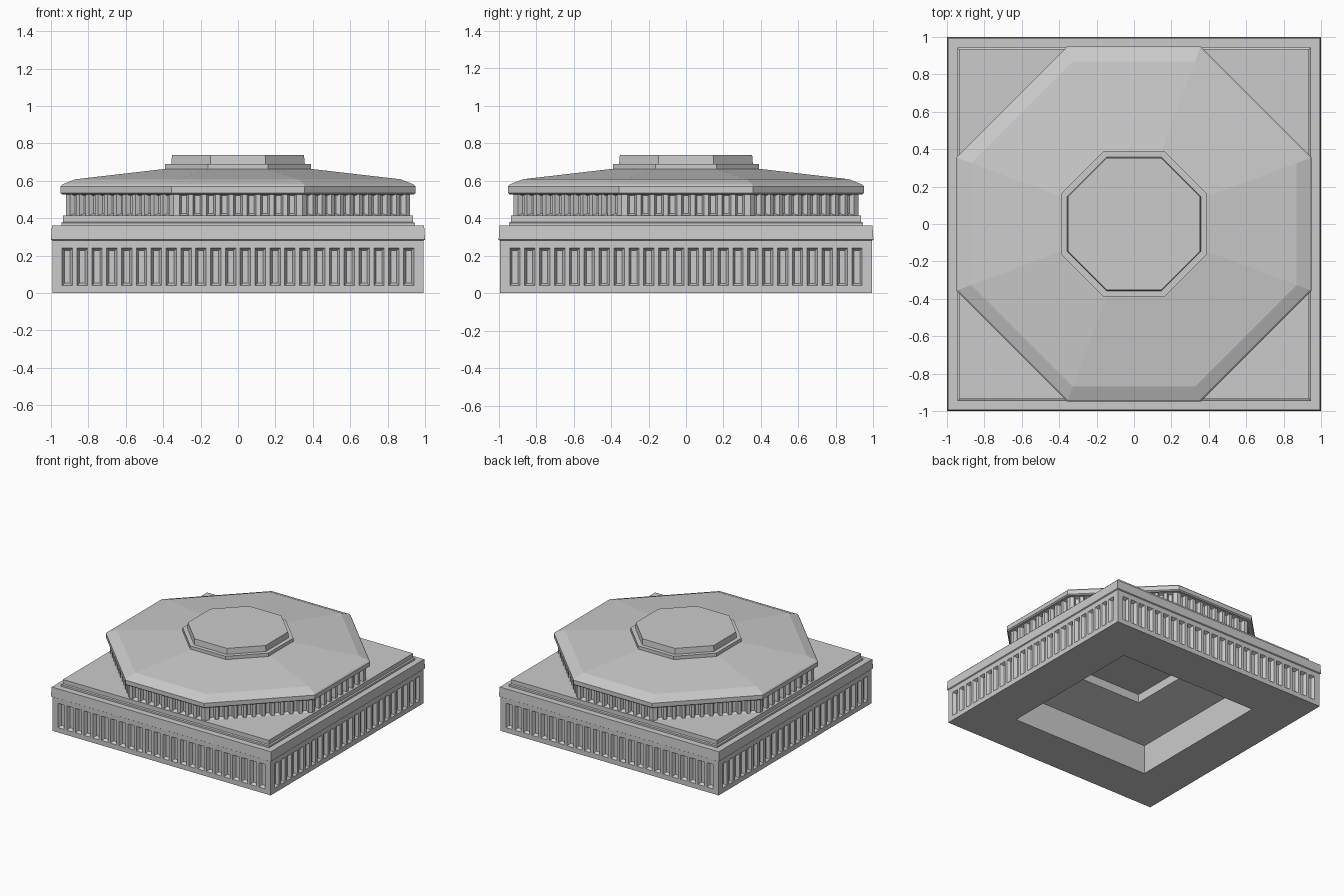
import bpy, bmesh
from mathutils import Vector

if "Cube" in bpy.data.objects:
    bpy.data.objects.remove(bpy.data.objects["Cube"])


def square(a):
    return [(-a, -a), (a, -a), (a, a), (-a, a)]


def octagon(a, k):
    c = a * k
    return [(-c, -a), (c, -a), (a, -c), (a, c), (c, a), (-c, a), (-a, c), (-a, -c)]


def loft(bm, rings, cap_start=True, cap_end=True):
    """Skin a list of (outline, z) rings, listed from inside/bottom to top."""
    loops = [[bm.verts.new((x, y, z)) for x, y in pts] for pts, z in rings]
    for a, b in zip(loops, loops[1:]):
        n = len(a)
        for i in range(n):
            j = (i + 1) % n
            bm.faces.new((a[i], a[j], b[j], b[i]))
    if cap_start:
        bm.faces.new(loops[0][::-1])
    if cap_end:
        bm.faces.new(loops[-1])


def fluted_band(bm, outline, z0, z1, pitch, rib, margin, inset, depth):
    """Wall of upright recessed flutes separated by narrow ribs."""
    grooves = []
    for i, p in enumerate(outline):
        a, b = Vector(p), Vector(outline[(i + 1) % len(outline)])
        length = (b - a).length
        n = round((length - 2 * margin) / pitch)
        step = (length - 2 * margin) / n
        cuts = [0]
        for k in range(n):
            s = margin + k * step
            cuts += [s + step * rib / 2, s + step * (1 - rib / 2)]
        cuts.append(length)
        pts = [a.lerp(b, s / length) for s in cuts]
        low = [bm.verts.new((q.x, q.y, z0)) for q in pts]
        high = [bm.verts.new((q.x, q.y, z1)) for q in pts]
        for k in range(len(pts) - 1):
            f = bm.faces.new((low[k], low[k + 1], high[k + 1], high[k]))
            if k % 2:
                grooves.append(f)
    bm.normal_update()
    bmesh.ops.inset_individual(bm, faces=grooves, thickness=inset, depth=-depth)


def finish(bm, name):
    bmesh.ops.remove_doubles(bm, verts=bm.verts, dist=1e-5)
    mesh = bpy.data.meshes.new(name)
    bm.to_mesh(mesh)
    bm.free()
    obj = bpy.data.objects.new(name, mesh)
    bpy.context.collection.objects.link(obj)


# Square base: stepped underside recess, fluted walls, cornice and upper step
bm = bmesh.new()
under = [(0.28, 0.40), (0.28, 0.33), (0.63, 0.24), (0.63, 0), (0.992, 0), (0.992, 0.04)]
loft(bm, [(square(a), z) for a, z in under], cap_end=False)
fluted_band(bm, square(0.992), 0.04, 0.24, 0.08, 0.3, 0.04, 0.018, 0.025)
upper = [(0.992, 0.24), (0.992, 0.28), (1.0, 0.285), (0.995, 0.36), (0.945, 0.36),
         (0.945, 0.375), (0.935, 0.38), (0.935, 0.415)]
loft(bm, [(square(a), z) for a, z in upper], cap_start=False)
finish(bm, "square_base")

# Octagonal drum with fluted sides
bm = bmesh.new()
fluted_band(bm, octagon(0.92, 0.375), 0.415, 0.53, 0.07, 0.35, 0.02, 0.014, 0.025)
finish(bm, "fluted_drum")

# Eight-sided roof with bevelled rim
bm = bmesh.new()
roof = [(0.94, 0.527), (0.95, 0.535), (0.95, 0.57), (0.94, 0.58), (0.87, 0.608), (0.37, 0.666)]
loft(bm, [(octagon(a, 0.375), z) for a, z in roof])
finish(bm, "roof")

# Two-step octagonal cap
bm = bmesh.new()
cap = [(0.39, 0.655), (0.39, 0.69), (0.357, 0.69), (0.353, 0.737)]
loft(bm, [(octagon(a, 0.414), z) for a, z in cap])
finish(bm, "roof_cap")
